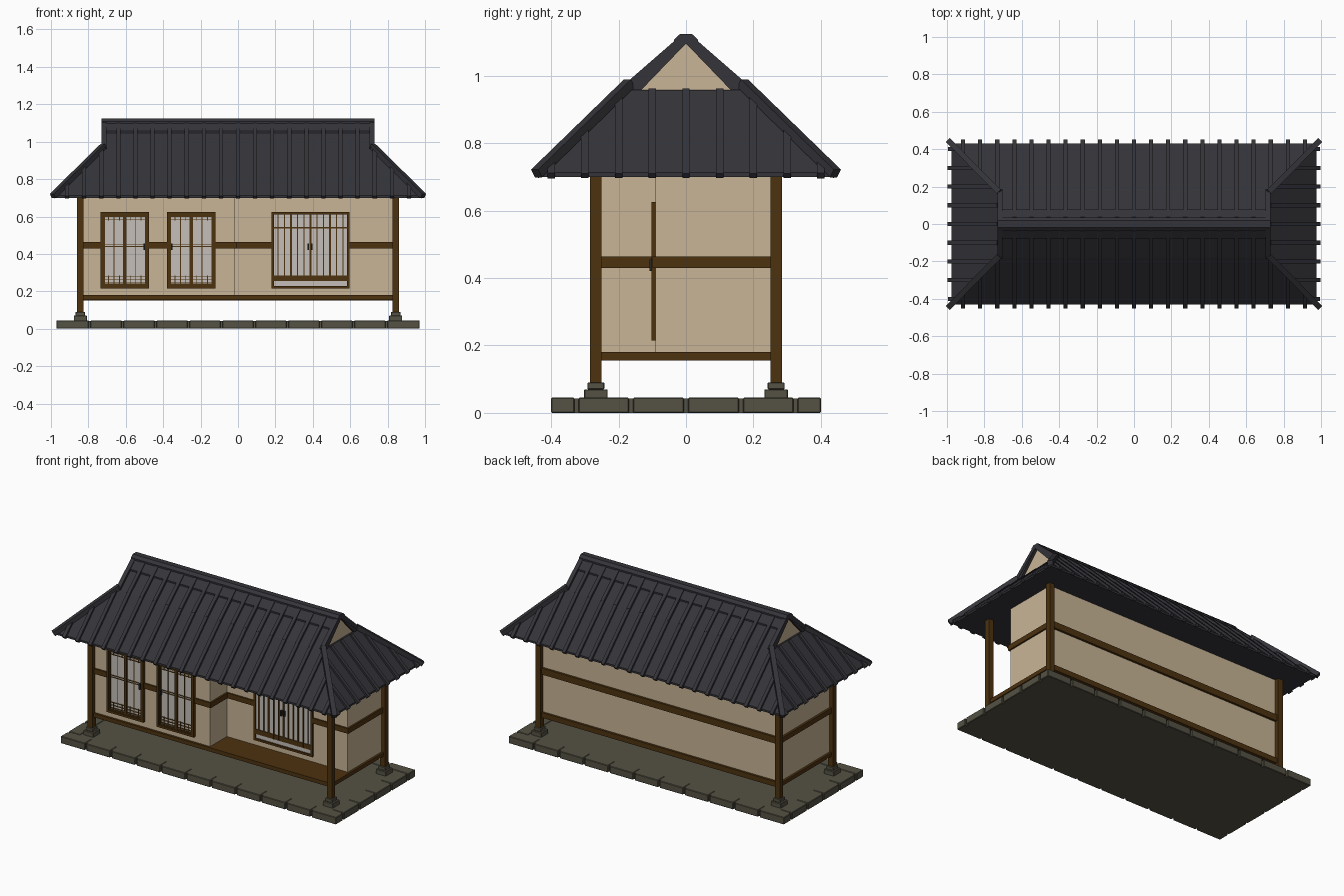
import bpy, bmesh, math
from mathutils import Vector, Matrix

if "Cube" in bpy.data.objects:
    bpy.data.objects.remove(bpy.data.objects["Cube"])


def mat(name, rgb):
    m = bpy.data.materials.new(name)
    m.diffuse_color = (*rgb, 1)
    m.use_nodes = True
    m.node_tree.nodes["Principled BSDF"].inputs["Base Color"].default_value = m.diffuse_color
    return m


WOOD = mat("brown_wood", (0.075, 0.032, 0.005))
WALL = mat("tan_plaster", (0.58, 0.46, 0.305))
TILE = mat("dark_tile", (0.035, 0.034, 0.041))
STONE = mat("grey_stone", (0.09, 0.085, 0.058))
PAPER = mat("window_paper", (0.56, 0.52, 0.48))
IRON = mat("black_iron", (0.02, 0.02, 0.022))


def finish(name, bm, *mats):
    bmesh.ops.recalc_face_normals(bm, faces=bm.faces)
    me = bpy.data.meshes.new(name)
    bm.to_mesh(me)
    bm.free()
    for m in mats:
        me.materials.append(m)
    ob = bpy.data.objects.new(name, me)
    bpy.context.collection.objects.link(ob)
    return ob


def boxes(name, m, items, bevel=0):
    """Each item is (x0, x1, y0, y1, z0, z1)."""
    bm = bmesh.new()
    for x0, x1, y0, y1, z0, z1 in items:
        M = Matrix.Translation(((x0 + x1) / 2, (y0 + y1) / 2, (z0 + z1) / 2))
        bmesh.ops.create_cube(bm, size=1, matrix=M @ Matrix.Diagonal((x1 - x0, y1 - y0, z1 - z0, 1)))
    ob = finish(name, bm, m)
    if bevel:
        b = ob.modifiers.new("edge", 'BEVEL')
        b.width, b.segments = bevel, 1
    return ob


def bars(name, m, segs, w, h):
    """Sloping square bars between point pairs."""
    bm = bmesh.new()
    for p, q in segs:
        p, q = Vector(p), Vector(q)
        d = (q - p).normalized()
        s = d.cross(Vector((0, 0, 1))).normalized()
        R = Matrix((d, s, s.cross(d))).transposed().to_4x4()
        bmesh.ops.create_cube(bm, size=1, matrix=Matrix.Translation((p + q) / 2) @ R
                              @ Matrix.Diagonal(((q - p).length, w, h, 1)))
    return finish(name, bm, m)


def prism(name, m, profile, x0, x1):
    """Profile of (y, z) points extruded along x."""
    bm = bmesh.new()
    f = bm.faces.new([bm.verts.new((x0, y, z)) for y, z in profile])
    g = bmesh.ops.extrude_face_region(bm, geom=[f])["geom"]
    bmesh.ops.translate(bm, vec=(x1 - x0, 0, 0), verts=[v for v in g if isinstance(v, bmesh.types.BMVert)])
    return finish(name, bm, m)


S = (-1, 1)

# Stone platform with edge blocks
boxes("platform_slab", STONE, [(-.955, .955, -.385, .385, 0, .042)])
blocks, g = [], .006
for i in range(11):
    xa = -.97 + i * 1.94 / 11
    for y0, y1 in ((-.4, -.33), (.33, .4)):
        blocks.append((xa + g * (i > 0), xa + 1.94 / 11 - g * (i < 10), y0, y1, 0, .045))
for i in range(4):
    ya = -.325 + i * .1625
    for x0, x1 in ((-.97, -.89), (.89, .97)):
        blocks.append((x0, x1, ya + g, ya + .1625 - g, 0, .045))
boxes("platform_edge_blocks", STONE, blocks, .003)

# Posts on stone bases
pts = [(.843 * a, .267 * b) for a in S for b in S]
boxes("post_bases", STONE, [(x - w, x + w, y - w, y + w, z0, z1) for x, y in pts
                            for w, z0, z1 in ((.035, .04, .07), (.025, .07, .09))], .002)
boxes("posts", WOOD, [(x - .017, x + .017, y - .017, y + .017, .088, .715) for x, y in pts])

# Floor and walls: closed room on the left, recessed porch on the right
boxes("floor", WOOD, [(-.84, .84, -.262, .262, .157, .18)])
boxes("left_room_walls", WALL, [(-.836, -.015, -.258, .258, .175, .715)])
boxes("right_room_walls", WALL, [(-.02, .836, -.09, .258, .175, .715)])

# Horizontal beams
lo, mid = (.155, .18), (.43, .463)
beams = []
for z in (lo, mid):
    beams.append((-.84, .84, .25, .272, z[0] - .003, z[1] + .005))
    beams.append((-.85, -.83, -.26, .26, *z))
beams += [(.83, .85, -.26, .26, *lo), (.83, .846, -.1, .26, *mid),
          (-.84, .84, -.272, -.25, *lo),
          (-.02, -.005, -.268, -.09, *mid)]
beams += [(a, b, -.268, -.25, *mid) for a, b in ((-.84, -.73), (-.48, -.375), (-.125, -.005))]
beams += [(a, b, -.1, -.085, *mid) for a, b in ((-.015, .185), (.59, .846))]
boxes("wall_beams", WOOD, beams)


# Windows
def frame(x0, x1, z0, z1, y0, y1, t):
    return [(x0, x0 + t, y0, y1, z0, z1), (x1 - t, x1, y0, y1, z0, z1),
            (x0, x1, y0, y1, z0, z0 + t), (x0, x1, y0, y1, z1 - t, z1)]


def lattice_window(name, x0, x1):
    y, z0, z1, t = -.258, .215, .625, .014
    boxes(name + "_paper", PAPER, [(x0 + .005, x1 - .005, y - .003, y + .002, z0 + .005, z1 - .005)])
    it = frame(x0, x1, z0, z1, y - .017, y, t)
    xm = (x0 + x1) / 2
    for a, b in ((x0 + t, xm), (xm, x1 - t)):
        it += frame(a, b, z0 + t, z1 - t, y - .011, y, .009)
        w = b - a
        for f in (.25, .5, .75):   # short uprights in the dense bands
            c = a + w * f
            it.append((c - .002, c + .002, y - .007, y, z0, z0 + .07))
            it.append((c - .002, c + .002, y - .007, y, z1 - .045, z1))
        c = a + w / 2
        it.append((c - .002, c + .002, y - .007, y, z0, z1))
        for z in (.245, .262, .28, .44, .452, .585, .6):
            it.append((a, b, y - .007, y, z - .002, z + .002))
    boxes(name + "_frame", WOOD, it)


lattice_window("left_window", -.735, -.475)
lattice_window("middle_window", -.38, -.12)

y, x0, x1 = -.09, .18, .595
boxes("porch_door_paper", PAPER, [(x0 + .005, x1 - .005, y - .003, y + .002, .22, .62)])
it = frame(x0, x1, .215, .625, y - .012, y, .013)
it += [(x0, x1, y - .008, y, a, b) for a, b in ((.535, .545), (.255, .285))]
for i in range(1, 12):
    c = x0 + (x1 - x0) * i / 12
    w = .005 if i % 3 == 0 else .0028
    it.append((c - w, c + w, y - .009, y, .255, .62))
boxes("porch_door_frame", WOOD, it)

# Door pulls
boxes("door_pulls", IRON, [(x - .004, x + .004, yy - .018, yy, .42, .455)
                           for x, yy in ((-.355, -.262), (-.5, -.262), (.375, -.09), (.395, -.09))])

# Roof: hipped lower part with a gabled upper part
bm = bmesh.new()
rings = [[bm.verts.new((sx * x, sy * yy, z)) for sx, sy in ((-1, -1), (1, -1), (1, 1), (-1, 1))]
         for x, yy, z in ((.975, .43, .7), (.975, .43, .712), (.722, .18, .957))]
bm.faces.new(rings[0])
bm.faces.new(rings[2])
for a, b in zip(rings, rings[1:]):
    for i in range(4):
        j = (i + 1) % 4
        bm.faces.new((a[i], a[j], b[j], b[i]))
finish("lower_roof", bm, TILE)
prism("gable_walls", WALL, [(-.14, .955), (.14, .955), (0, 1.1)], -.712, .712)
prism("upper_roof", TILE, [(-.18, .957), (0, 1.115), (.18, .957), (.133, .957), (0, 1.095), (-.133, .957)],
      -.727, .727)

# Ridge cap in two stepped layers
for n, (w, top) in {"lower": (.078, 1.113), "upper": (.035, 1.123)}.items():
    zl = top - (w - .018) * .95
    prism("ridge_cap_" + n, TILE, [(-w, zl), (-.018, top), (.018, top), (w, zl), (w, zl - .014),
                                   (0, 1.098), (-w, zl - .014)], -.729, .729)

# Tile ribs running down every slope
ribs = []
for i in range(-10, 11):
    x = i * .0914
    run = min(.25, .975 - abs(x))
    for s in S:
        ribs.append(((x, s * .444, .703), (x, s * (.43 - run), .714 + run * .98)))
        if abs(x) < .73:
            ribs.append(((x, s * .185, .957), (x, s * .03, 1.093)))
for i in range(-4, 5):
    yy = i * .1
    run = min(.25, .43 - abs(yy))
    for s in S:
        ribs.append(((s * .989, yy, .703), (s * (.975 - run), yy, .712 + run * .97)))
bars("tile_ribs", TILE, ribs, .022, .02)

# Hip ridges and gable verges
bars("hip_ridges", TILE, [((a * .99, b * .443, .71), (a * .718, b * .168, .977)) for a in S for b in S], .03, .028)
bars("gable_verges", TILE, [((a * .716, b * .178, .962), (a * .716, b * .01, 1.108)) for a in S for b in S], .026, .024)
